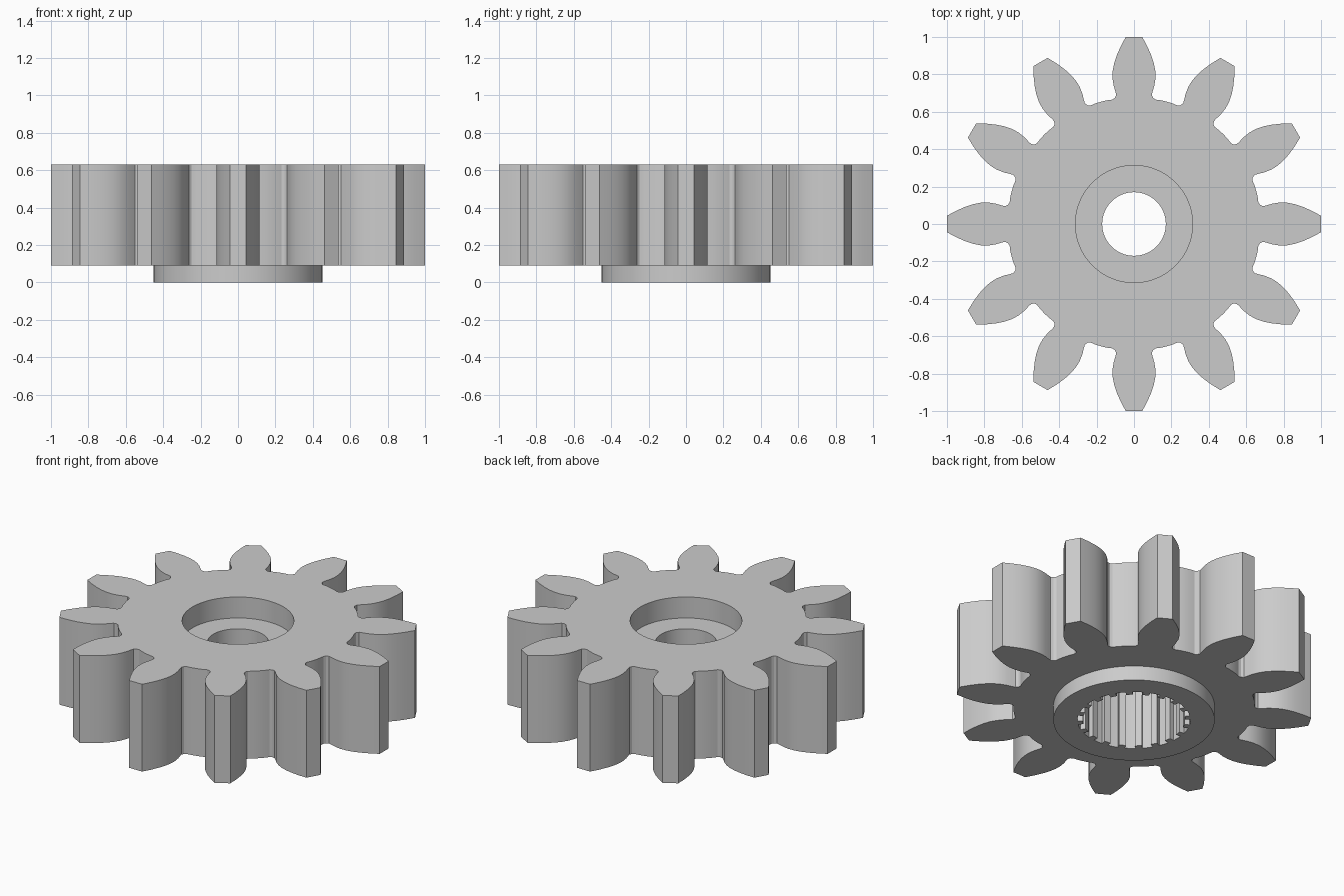
import bpy
import bmesh
from math import sin, cos, pi, radians
from mathutils import Vector, Matrix

cube = bpy.data.objects.get("Cube")
if cube:
    bpy.data.objects.remove(cube, do_unlink=True)

steel = bpy.data.materials.new("grey_steel")
steel.use_nodes = True
colour = (0.6, 0.6, 0.6, 1)
steel.diffuse_color = colour
steel.node_tree.nodes["Principled BSDF"].inputs["Base Color"].default_value = colour

TEETH, SPLINES = 12, 20


def circle(radius, count=96):
    return [Vector((radius * cos(2 * pi * i / count), radius * sin(2 * pi * i / count)))
            for i in range(count)]


def repeat(section, count):
    """Repeat one counter-clockwise section around the axis."""
    return [Matrix.Rotation(2 * pi * k / count, 2) @ p for k in range(count) for p in section]


# Tooth flank from root to tip, mirrored about the tooth's centre line (+x)
flank = [Vector(p) for p in (
    (0.665, 0.115), (0.674, 0.102), (0.69, 0.095), (0.71, 0.1), (0.74, 0.109),
    (0.78, 0.115), (0.82, 0.114), (0.86, 0.106), (0.9, 0.093), (0.95, 0.071), (1.0, 0.044))]
tooth = [Vector((p.x, -p.y)) for p in flank] + flank[::-1]
for degrees in (12.5, 15, 17.5):
    tooth.append(0.677 * Vector((cos(radians(degrees)), sin(radians(degrees)))))
gear_outline = repeat(tooth, TEETH)

# Splined bore: grooves cut outward from the inner radius
groove = [Vector(p) for p in ((0.286, -0.026), (0.315, -0.03), (0.317, 0), (0.315, 0.03), (0.286, 0.026))]
spline_outline = repeat(groove, SPLINES)

# Closed chain of outlines: the same outline twice makes a wall, a change makes a flat
chain = [
    (spline_outline, 0.0), (circle(0.452), 0.0),
    (circle(0.452), 0.09), (gear_outline, 0.09),
    (gear_outline, 0.63), (circle(0.313), 0.63),
    (circle(0.313), 0.5), (circle(0.17), 0.5),
    (circle(0.17), 0.37), (spline_outline, 0.37)]

bm = bmesh.new()
loops = []
for outline, z in chain:
    verts = [bm.verts.new((p.x, p.y, z)) for p in outline]
    edges = [bm.edges.new((verts[i - 1], verts[i])) for i in range(len(verts))]
    loops.append((verts, edges))

for i, (verts, edges) in enumerate(loops):
    next_verts, next_edges = loops[(i + 1) % len(loops)]
    if i % 2:
        # Upright wall
        for j in range(len(verts)):
            bm.faces.new((verts[j - 1], verts[j], next_verts[j], next_verts[j - 1]))
    else:
        # Flat ring
        bmesh.ops.triangle_fill(bm, use_beauty=True, edges=edges + next_edges, normal=(0, 0, 1))
bmesh.ops.recalc_face_normals(bm, faces=bm.faces[:])

mesh = bpy.data.meshes.new("spur_gear")
bm.to_mesh(mesh)
bm.free()
mesh.materials.append(steel)
gear = bpy.data.objects.new("spur_gear", mesh)
bpy.context.collection.objects.link(gear)

bpy.ops.object.select_all(action='DESELECT')
gear.select_set(True)
bpy.context.view_layer.objects.active = gear
bpy.ops.object.shade_smooth_by_angle(angle=radians(25))
